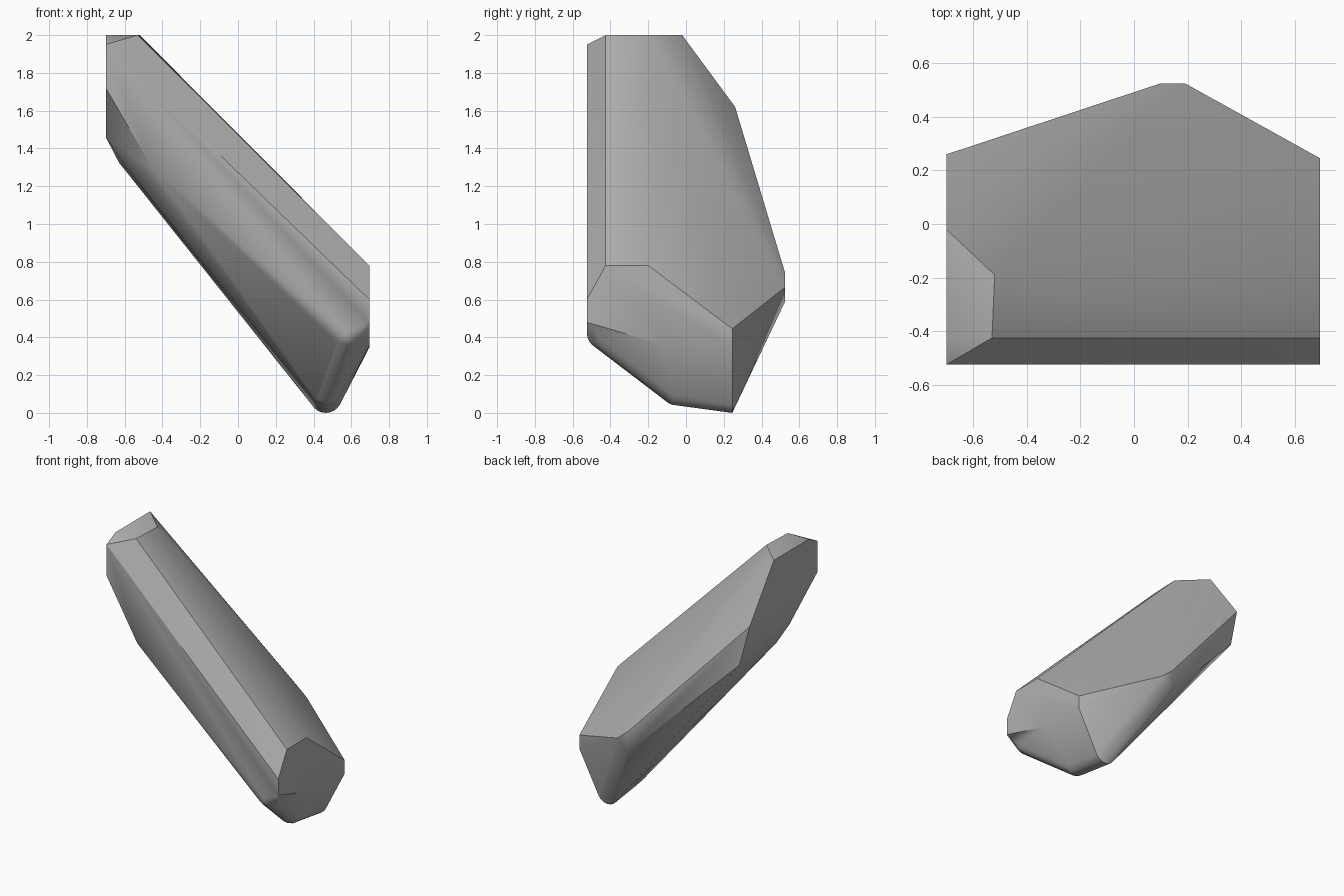
import bpy, bmesh, math
from mathutils import Vector

cube = bpy.data.objects.get("Cube")
if cube:
    bpy.data.objects.remove(cube, do_unlink=True)

stone = bpy.data.materials.new("grey stone")
stone.use_nodes = True
stone.diffuse_color = (0.45, 0.45, 0.45, 1)
stone.node_tree.nodes["Principled BSDF"].inputs["Base Color"].default_value = (0.45, 0.45, 0.45, 1)


def ring(centre, radius, steps=24):
    """Circle in the xz plane, for a rounded ridge end."""
    angles = [2 * math.pi * i / steps for i in range(steps)]
    return [Vector(centre) + radius * Vector((math.cos(a), 0, math.sin(a))) for a in angles]


def ball(centre, radius, steps=16):
    """Sphere of points, for a worn corner."""
    points = []
    for i in range(-6, 7):
        t = math.pi / 2 * i / 6
        c = Vector(centre) + Vector((0, radius * math.sin(t), 0))
        points += ring(c, radius * math.cos(t), steps)
    return points


# Upper end: top facet and tall side face
corners = [(-.53, -.425, 2), (-.52, -.19, 2), (-.7, -.02, 2), (-.7, -.425, 2),
           (-.7, -.525, 1.95), (-.7, -.525, 1.72), (-.7, -.2, 1.46), (-.7, .26, 1.62)]
# Lower end face
corners += [(.695, -.525, .6), (.695, -.425, .78), (.695, -.2, .78), (.695, .245, .445),
            (.695, .245, .345), (.695, -.1, .355), (.695, -.525, .48)]
# Back corner
corners += [(.19, .525, .665), (.1, .525, .74), (.1, .525, .59)]
# Underside
corners += [(-.63, .28, 1.325), (-.58, -.22, 1.285), (-.45, -.525, 1.29)]

# Rounded bottom ridge
points = [Vector(c) for c in corners]
points += ring((.465, .245, .085), .085)
points += ball((.465, -.05, .125), .085)
points += ball((.575, -.435, .425), .09)

# Wrap all corners in one convex stone
bm = bmesh.new()
for p in points:
    bm.verts.new(p)
bmesh.ops.remove_doubles(bm, verts=bm.verts, dist=0.001)
hull = bmesh.ops.convex_hull(bm, input=bm.verts)
inside = {g for g in hull["geom_interior"] + hull["geom_unused"] if isinstance(g, bmesh.types.BMVert)}
bmesh.ops.delete(bm, geom=list(inside), context="VERTS")
bmesh.ops.recalc_face_normals(bm, faces=bm.faces)

mesh = bpy.data.meshes.new("rock")
bm.to_mesh(mesh)
bm.free()
mesh.materials.append(stone)
rock = bpy.data.objects.new("rock", mesh)
bpy.context.collection.objects.link(rock)
bpy.context.view_layer.objects.active = rock
rock.select_set(True)
bpy.ops.object.shade_smooth_by_angle(angle=math.radians(30))
